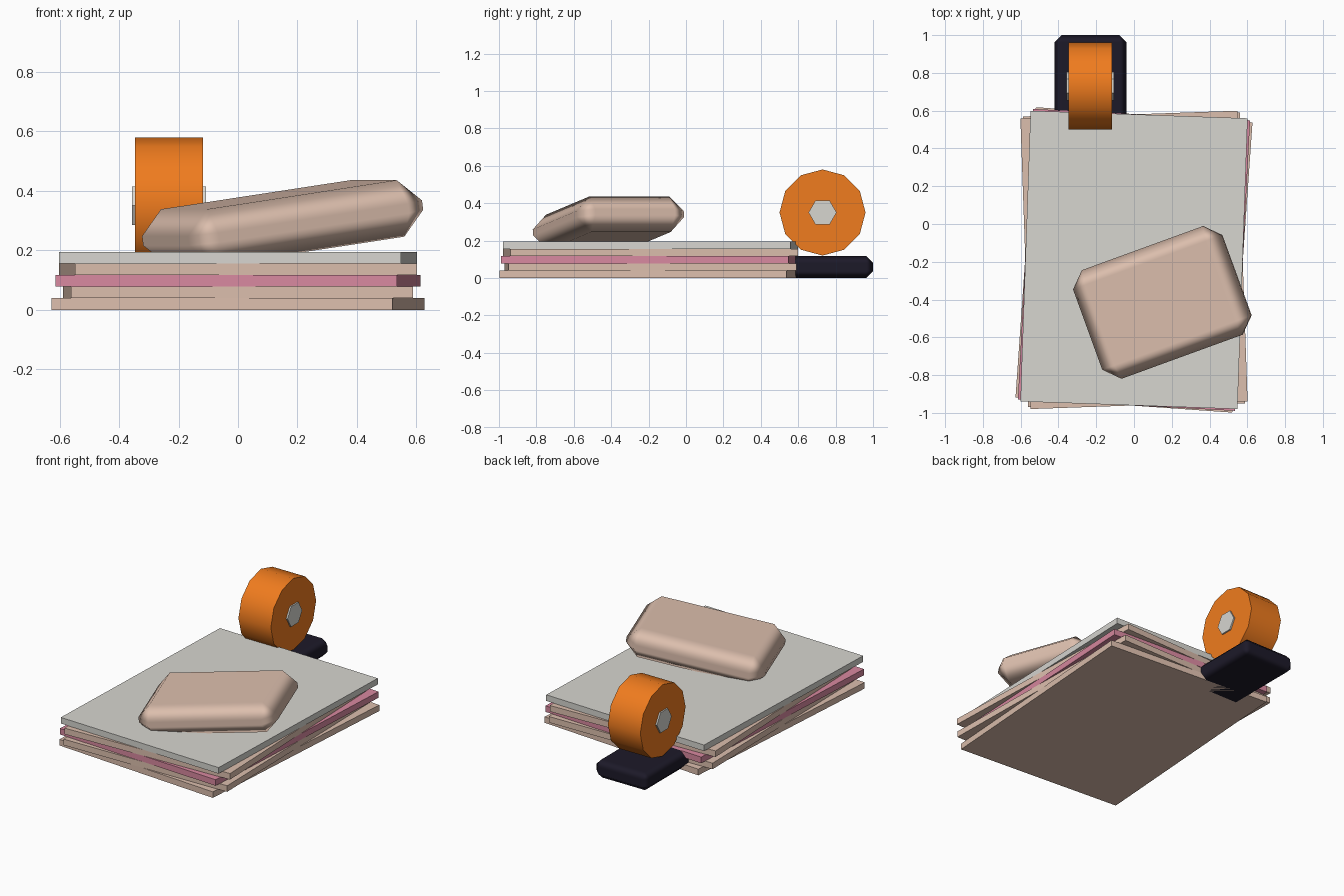
import bpy
from math import radians, pi

if "Cube" in bpy.data.objects:
    bpy.data.objects.remove(bpy.data.objects["Cube"])


def material(name, rgb):
    m = bpy.data.materials.new(name)
    m.diffuse_color = (*rgb, 1)
    m.use_nodes = True
    m.node_tree.nodes["Principled BSDF"].inputs["Base Color"].default_value = m.diffuse_color
    return m


BEIGE = material("beige", (0.72, 0.52, 0.42))
PINK = material("pink", (0.69, 0.25, 0.35))
PALE = material("pale_grey", (0.68, 0.67, 0.63))
ORANGE = material("orange", (0.87, 0.20, 0.013))
DARK = material("dark", (0.012, 0.010, 0.022))


def box(name, loc, size, mat, rot=(0, 0, 0), bevel=0):
    bpy.ops.mesh.primitive_cube_add(size=1, location=loc, rotation=[radians(a) for a in rot])
    o = bpy.context.object
    o.name = name
    o.scale = size
    bpy.ops.object.transform_apply(location=False, rotation=False, scale=True)
    o.data.materials.append(mat)
    if bevel:
        bpy.ops.object.shade_smooth()
        b = o.modifiers.new("chamfer", 'BEVEL')
        b.width = bevel
        b.segments = 1
        b.harden_normals = True
    return o


def x_cylinder(name, loc, radius, width, sides, mat, turn=0.0):
    bpy.ops.mesh.primitive_cylinder_add(vertices=sides, radius=radius, depth=width,
                                        location=loc, rotation=(turn, pi / 2, 0))
    o = bpy.context.object
    o.name = name
    o.data.materials.append(mat)
    return o


# Stack of loosely fanned sheets
T = 0.039
for i, (angle, mat) in enumerate([(-4, BEIGE), (1, BEIGE), (-3, PINK), (2, BEIGE), (-2, PALE)]):
    box(f"sheet_{i + 1}", (0, -0.19, T * (i + 0.5)), (1.15, 1.54, T), mat, (0, 0, angle))

# Tilted rounded pad resting on the stack
box("pad", (0.15, -0.415, 0.292), (0.846, 0.612, 0.192), BEIGE, (0, -8.2, 20), 0.08)

# Tape dispenser: base, roll and hub
box("dispenser_base", (-0.23, 0.73, 0.0585), (0.38, 0.54, 0.117), DARK, bevel=0.037)
x_cylinder("tape_roll", (-0.232, 0.73, 0.35), 0.23, 0.23, 12, ORANGE)
bpy.ops.object.shade_smooth_by_angle(angle=radians(40))
# hub corners point along y
x_cylinder("roll_hub", (-0.232, 0.73, 0.35), 0.075, 0.25, 6, PALE)
